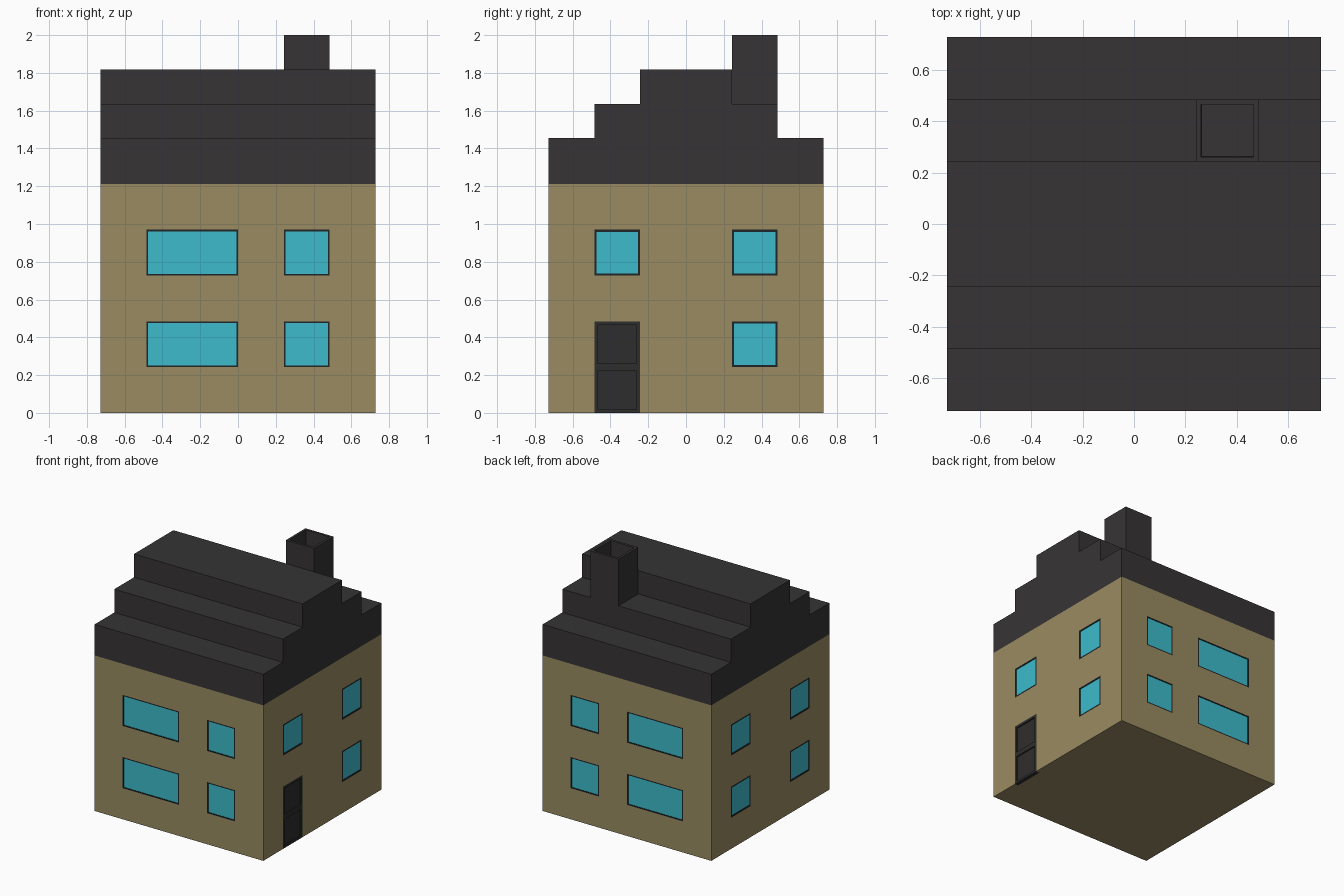
import bpy, bmesh, math
from mathutils import Matrix, Vector

if "Cube" in bpy.data.objects:
    bpy.data.objects.remove(bpy.data.objects["Cube"])

U = 2 / 8.25          # module: walls are 6 x 6 x 5 units
H = 3 * U             # half width of the house
DEPTH = 0.03          # depth of window and door openings


def material(name, rgb):
    m = bpy.data.materials.new(name)
    m.diffuse_color = (*rgb, 1)
    m.use_nodes = True
    m.node_tree.nodes["Principled BSDF"].inputs["Base Color"].default_value = m.diffuse_color
    return m


WALL = material("wall_tan", (0.32, 0.26, 0.122))
ROOF = material("roof_charcoal", (0.037, 0.034, 0.034))
GLASS = material("glass_cyan", (0.048, 0.50, 0.60))
FRAME = material("frame_black", (0.014, 0.018, 0.02))
DOOR = material("door_dark", (0.028, 0.027, 0.026))


def add_box(bm, lo, hi, rot=None):
    lo, hi = Vector(lo), Vector(hi)
    m = Matrix.Translation((lo + hi) / 2) @ Matrix.Diagonal((*(hi - lo), 1))
    if rot:
        m = rot @ m
    bmesh.ops.create_cube(bm, size=1, matrix=m)


def finish(bm, name, *mats):
    bmesh.ops.recalc_face_normals(bm, faces=bm.faces)
    mesh = bpy.data.meshes.new(name)
    bm.to_mesh(mesh)
    bm.free()
    for m in mats:
        mesh.materials.append(m)
    ob = bpy.data.objects.new(name, mesh)
    bpy.context.collection.objects.link(ob)
    return ob


def recess(bm, direction, border, depth, slot=0):
    """Inset the face pointing along direction and push it inwards."""
    bm.normal_update()
    face = max(bm.faces, key=lambda f: f.normal.dot(direction))
    bmesh.ops.inset_individual(bm, faces=[face], thickness=border)
    bmesh.ops.inset_individual(bm, faces=[face], thickness=0.0001, depth=-depth)
    face.material_index = slot


cutters = bmesh.new()


def cut_opening(x0, x1, z0, z1, rot):
    add_box(cutters, (x0, -H - 0.05, z0), (x1, -H + DEPTH, z1), rot)


def wall_panel(name, x0, x1, z0, z1, rot, border, depth, mats):
    bm = bmesh.new()
    add_box(bm, (x0, -H, z0), (x1, -H + DEPTH, z1), rot)
    recess(bm, rot @ Vector((0, -1, 0)), border, depth, len(mats) - 1)
    finish(bm, name, *mats)


# Windows: two storeys on each wall; spans are in units along the wall
layout = {
    "front": (0, [(-2, 0), (1, 2)], 0.012),
    "right": (90, [(-2, -1), (1, 2)], 0.016),
    "back": (180, [(0, 2), (-2, -1)], 0.012),
    "left": (270, [(-2, -1), (1, 2)], 0.016),
}
for side, (angle, spans, border) in layout.items():
    rot = Matrix.Rotation(math.radians(angle), 4, 'Z')
    for i, (a, b) in enumerate(spans):
        for storey, z in (("lower", 1), ("upper", 3)):
            if (side, i, storey) == ("right", 0, "lower"):
                continue      # the door goes here
            rect = (a * U, b * U, z * U, (z + 1) * U)
            cut_opening(*rect, rot)
            wall_panel(f"window_{side}_{storey}_{i + 1}", *rect, rot,
                       border, 0.004, (FRAME, GLASS))

# Door with two sunken panels
rot = Matrix.Rotation(math.radians(90), 4, 'Z')
cut_opening(-2 * U, -U, -0.05, 2 * U, rot)
for i, part in enumerate(("lower", "upper")):
    wall_panel(f"door_{part}", -2 * U, -U, i * U, (i + 1) * U, rot,
               0.027, 0.01, (DOOR,))

# Walls with the openings cut in
bm = bmesh.new()
add_box(bm, (-H, -H, 0), (H, H, 5 * U))
walls = finish(bm, "walls", WALL)
cutter = finish(cutters, "opening_cutter", WALL)
cutter.hide_render = True
cutter.hide_viewport = True
cutter.display_type = 'WIRE'
mod = walls.modifiers.new("openings", 'BOOLEAN')
mod.operation = 'DIFFERENCE'
mod.solver = 'EXACT'
mod.object = cutter

# Stepped roof: half profile mirrored, then extruded along x
half = [(3 * U, 5 * U), (3 * U, 6 * U), (2 * U, 6 * U),
        (2 * U, 6.75 * U), (U, 6.75 * U), (U, 7.5 * U)]
profile = half + [(-y, z) for y, z in reversed(half)]
bm = bmesh.new()
face = bm.faces.new([bm.verts.new((-H, y, z)) for y, z in profile])
ext = bmesh.ops.extrude_face_region(bm, geom=[face], use_keep_orig=True)
moved = [g for g in ext["geom"] if isinstance(g, bmesh.types.BMVert)]
bmesh.ops.translate(bm, verts=moved, vec=(2 * H, 0, 0))
finish(bm, "roof", ROOF)

# Hollow chimney on the upper rear step
bm = bmesh.new()
add_box(bm, (U, U, 6.75 * U), (2 * U, 2 * U, 2))
recess(bm, Vector((0, 0, 1)), 0.027, 0.15)
finish(bm, "chimney", ROOF)
